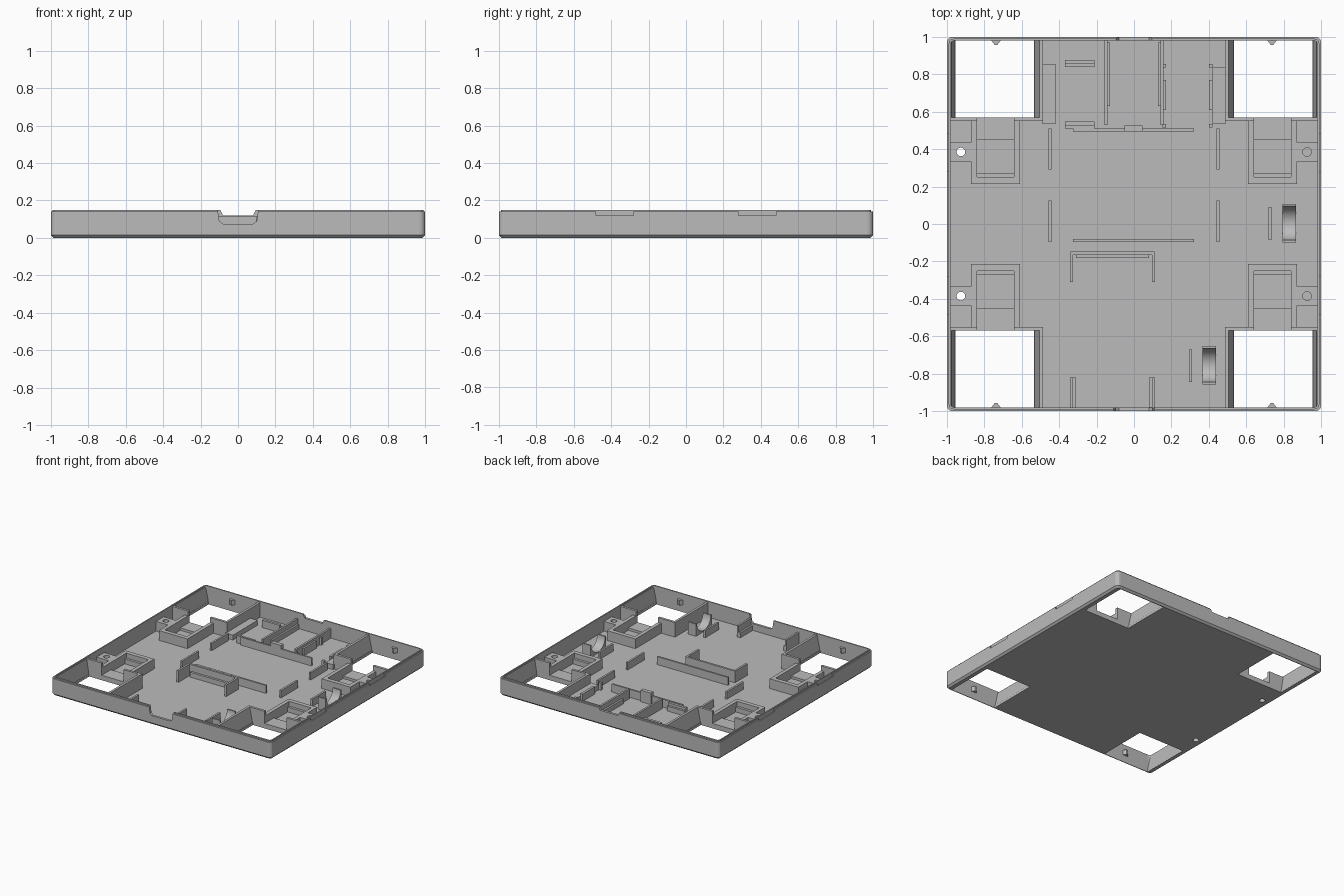
import bpy, bmesh, math
from mathutils import Vector

cube = bpy.data.objects.get("Cube")
if cube:
    bpy.data.objects.remove(cube)

grey = bpy.data.materials.new("plain grey")
grey.use_nodes = True
grey.diffuse_color = (0.5, 0.5, 0.5, 1)
grey.node_tree.nodes["Principled BSDF"].inputs["Base Color"].default_value = (0.5, 0.5, 0.5, 1)

FLOOR = 0.02
RIM = 0.14


def finish(name, bm, helper=False):
    bmesh.ops.recalc_face_normals(bm, faces=bm.faces)
    mesh = bpy.data.meshes.new(name)
    bm.to_mesh(mesh)
    bm.free()
    ob = bpy.data.objects.new(name, mesh)
    bpy.context.collection.objects.link(ob)
    mesh.materials.append(grey)
    if helper:
        ob.hide_render = True
        ob.hide_set(True)
    return ob


def prism(name, profile, axis, a, b, helper=False):
    """Extrude a 2D profile along an axis from a to b."""
    def place(u, v, t):
        return {"x": (t, u, v), "y": (u, t, v), "z": (u, v, t)}[axis]
    bm = bmesh.new()
    face = bm.faces.new([bm.verts.new(place(u, v, a)) for u, v in profile])
    out = bmesh.ops.extrude_face_region(bm, geom=[face])
    verts = [g for g in out["geom"] if isinstance(g, bmesh.types.BMVert)]
    bmesh.ops.translate(bm, verts=verts, vec=Vector(place(0, 0, b - a)))
    return finish(name, bm, helper)


def box(name, x0, x1, y0, y1, top, bottom=0.01, helper=False):
    return prism(name, [(x0, y0), (x1, y0), (x1, y1), (x0, y1)], "z", bottom, top, helper)


def cut(target, cutters):
    for c in cutters:
        m = target.modifiers.new(c.name, "BOOLEAN")
        m.operation = "DIFFERENCE"
        m.solver = "EXACT"
        m.object = c


def circle(cx, cy, r, n=24):
    return [(cx + r * math.cos(math.tau * i / n), cy + r * math.sin(math.tau * i / n)) for i in range(n)]


def rounded_square(half, r, n=4):
    pts = []
    for q in range(4):
        mid = math.pi / 4 + q * math.pi / 2
        cx = math.copysign(half - r, math.cos(mid))
        cy = math.copysign(half - r, math.sin(mid))
        for i in range(n + 1):
            t = (q + i / n) * math.pi / 2
            pts.append((cx + r * math.cos(t), cy + r * math.sin(t)))
    return pts


# Tray shell: rounded square rings from the chamfered base, over the lip, down to the floor
bm = bmesh.new()
rings = []
for half, z, r in [(0.985, 0, 0.02), (1, 0.015, 0.03), (1, RIM, 0.03), (0.99, RIM, 0.025),
                   (0.99, 0.15, 0.025), (0.98, 0.15, 0.02), (0.98, FLOOR, 0.02)]:
    rings.append([bm.verts.new((x, y, z)) for x, y in rounded_square(half, r)])
for lo, hi in zip(rings, rings[1:]):
    for i in range(len(lo)):
        j = (i + 1) % len(lo)
        bm.faces.new([lo[i], lo[j], hi[j], hi[i]])
bm.faces.new(rings[0])
bm.faces.new(rings[-1])
tray = finish("tray_shell", bm)

cutters = []
# Cable notches in the front and back walls
cutters.append(prism("front_notch_cutter", [(-0.11, 0.16), (-0.1, 0.09), (-0.08, 0.075),
                     (0.08, 0.075), (0.1, 0.09), (0.11, 0.16)], "y", -1.1, -0.96, True))
cutters.append(prism("back_notch_cutter", [(-0.1, 0.16), (-0.08, 0.12), (0.08, 0.12), (0.1, 0.16)],
                     "y", 0.96, 1.1, True))

for sx in (-1, 1):
    side = "left" if sx > 0 else "right"
    for sy in (-1, 1):
        tag = ("back_" if sy > 0 else "front_") + side

        def m_box(name, x0, x1, y0, y1, top, bottom=0.01, helper=False):
            xs, ys = sorted((sx * x0, sx * x1)), sorted((sy * y0, sy * y1))
            return box(tag + "_" + name, *xs, *ys, top, bottom, helper)

        # Wheel opening, lip slot and screw hole cutters
        cutters.append(m_box("opening_cutter", 0.535, 0.955, 0.57, 0.98, 0.1, -0.1, True))
        cutters.append(m_box("slot_cutter", 0.99, 1.1, 0.28, 0.48, 0.2, 0.12, True))
        hole = prism(tag + "_screw_cutter", circle(sx * 0.925, sy * 0.385, 0.023), "z",
                     -0.1 if sx < 0 else 0.03, 0.2, True)
        if sx < 0:
            cutters.append(hole)

        # Sloped walls beside the opening
        prism(tag + "_inner_slope_wall", [(sx * 0.485, 0.0), (sx * 0.535, 0.0), (sx * 0.505, RIM),
              (sx * 0.485, RIM)], "y", sy * 0.55, sy * 0.985)
        prism(tag + "_outer_slope", [(sx * 0.985, 0.015), (sx * 0.953, 0.0), (sx * 0.976, RIM),
              (sx * 0.985, RIM)], "y", sy * 0.56, sy * 0.985)
        # Cross wall, open where the motor shaft passes
        m_box("cross_wall_outer", 0.84, 0.985, 0.55, 0.57, RIM)
        m_box("cross_wall_inner", 0.49, 0.64, 0.55, 0.57, RIM)
        m_box("motor_sill", 0.64, 0.84, 0.45, 0.57, 0.04)
        # Motor bracket
        m_box("bracket_outer", 0.84, 0.87, 0.215, 0.56, 0.1)
        m_box("bracket_inner", 0.61, 0.64, 0.215, 0.56, 0.1)
        m_box("bracket_end", 0.63, 0.85, 0.215, 0.25, 0.1)
        m_box("bracket_step", 0.63, 0.85, 0.24, 0.27, 0.06)
        # Screw block
        cut(m_box("screw_block", 0.86, 0.985, 0.335, 0.435, 0.1), [hole])
        # Snap catch on the outer wall
        prism(tag + "_snap_catch", [(sx * 0.71, sy * 0.985), (sx * 0.765, sy * 0.985),
              (sx * 0.745, sy * 0.957), (sx * 0.73, sy * 0.957)], "z", 0.06, 0.1)

    # Short guide walls beside the central bay
    for name, y0, y1 in (("back", 0.29, 0.51), ("middle", -0.095, 0.125)):
        box(name + "_guide_" + side, sx * 0.45 - 0.008, sx * 0.45 + 0.008, y0, y1, 0.08)
cut(tray, cutters)

# Long walls of the central bay
box("bay_wall_back", -0.325, 0.32, 0.495, 0.51, 0.085)
box("bay_wall_front", -0.325, 0.32, -0.095, -0.08, 0.085)
box("bay_block", -0.05, 0.045, 0.495, 0.527, 0.115)

# Battery holder: long back wall with two legs, and matching posts at the front wall
box("holder_back", -0.34, 0.11, -0.165, -0.148, 0.115)
box("holder_ledge", -0.31, 0.08, -0.183, -0.16, 0.06)
for name, x, step in (("right", -0.333, 0.015), ("left", 0.103, -0.015)):
    box("holder_leg_" + name, x - 0.008, x + 0.008, -0.31, -0.15, 0.115)
    box("holder_post_" + name, x - 0.008, x + 0.008, -0.985, -0.82, 0.115)
    box("holder_post_step_" + name, x + step - 0.008, x + step + 0.008, -0.985, -0.82, 0.06)

# Back port channel with low inner ledges
for sx, name in ((-1, "right"), (1, "left")):
    x = sx * 0.15
    box("channel_wall_" + name, x - 0.008, x + 0.008, 0.53, 0.985, 0.1)
    x -= sx * 0.015
    box("channel_ledge_" + name, x - 0.008, x + 0.008, 0.63, 0.97, 0.06)

# Stepped rests beside the channel
for name, y in (("back", 0.84), ("front", 0.51)):
    box("rest_high_" + name, -0.37, -0.21, y, y + 0.02, 0.08)
    box("rest_low_" + name, -0.37, -0.21, y + 0.01, y + 0.037, 0.06)
box("right_side_ledge", -0.49, -0.42, 0.535, 0.855, 0.06)
box("left_side_ledge", 0.42, 0.49, 0.535, 0.835, 0.06)

# Small board clips facing each other
for side, x in (("right", 0.162), ("left", 0.41)):
    for i, (y0, y1) in enumerate([(0.515, 0.535), (0.61, 0.77), (0.835, 0.855)]):
        box(f"board_clip_{side}_{i}", x - 0.01, x + 0.01, y0, y1, 0.08)

# Curved cradles, each with a stop wall alongside
for name, x, y, wall in (("side", 0.83, 0.005, 0.728), ("front", 0.402, -0.755, 0.302)):
    arc = [(y - 0.09 * math.cos(math.pi * i / 16), 0.12 - 0.09 * math.sin(math.pi * i / 16))
           for i in range(17)]
    cradle = prism(name + "_cradle", [(y - 0.103, 0.01), (y - 0.103, 0.12)] + arc +
                   [(y + 0.103, 0.12), (y + 0.103, 0.01)], "x", x - 0.036, x + 0.036)
    box(name + "_cradle_stop", wall - 0.008, wall + 0.008, y - 0.09, y + 0.085, 0.08)
    for p in cradle.data.polygons:
        p.use_smooth = abs(p.normal.x) < 0.5
    cradle.data.set_sharp_from_angle(angle=math.radians(30))
